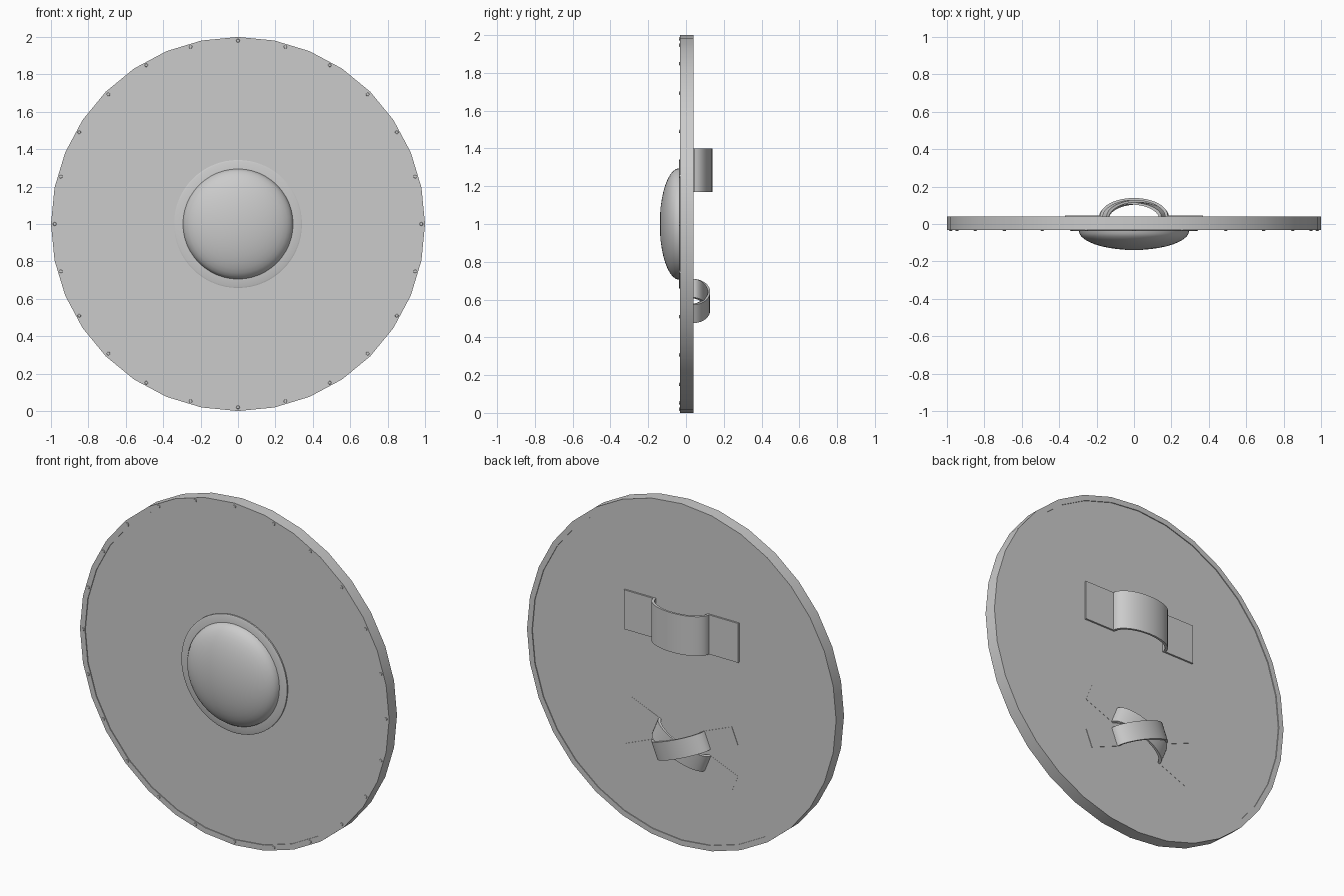
import bpy, bmesh
from math import sin, cos, pi, radians

if "Cube" in bpy.data.objects:
    bpy.data.objects.remove(bpy.data.objects["Cube"])


def finish(name, bm, angle=30):
    bmesh.ops.remove_doubles(bm, verts=bm.verts, dist=1e-5)
    bmesh.ops.recalc_face_normals(bm, faces=bm.faces)
    me = bpy.data.meshes.new(name)
    bm.to_mesh(me)
    bm.free()
    ob = bpy.data.objects.new(name, me)
    bpy.context.collection.objects.link(ob)
    bpy.ops.object.select_all(action='DESELECT')
    ob.select_set(True)
    bpy.context.view_layer.objects.active = ob
    bpy.ops.object.shade_smooth_by_angle(angle=radians(angle))
    return ob


def lathe(name, profile, sides, closed=True, centre=(0, 1)):
    """Spin (radius, y) points around the y axis through centre."""
    bm = bmesh.new()
    rings = []
    for r, y in profile:
        rings.append([bm.verts.new((centre[0] + r * sin(2 * pi * i / sides), y,
                                    centre[1] + r * cos(2 * pi * i / sides)))
                      for i in range(sides)] if r > 0
                     else [bm.verts.new((centre[0], y, centre[1]))] * sides)
    pairs = list(zip(rings, rings[1:]))
    if closed:
        pairs.append((rings[-1], rings[0]))
    for a, b in pairs:
        for i in range(sides):
            j = (i + 1) % sides
            vs = list(dict.fromkeys((a[i], a[j], b[j], b[i])))
            if len(vs) > 2:
                bm.faces.new(vs)
    return finish(name, bm)


def strap(name, z, width, base, rise, angle=0):
    """Flat tabs with an arched middle, lying on the back of the shield."""
    n, t = 20, 0.012
    arc = [pi - pi * i / n for i in range(n + 1)]
    outer = [(-0.37, base)] + [(0.18 * cos(a), base + rise * sin(a)) for a in arc] + [(0.37, base)]
    inner = [(-0.37, base - t)] + [(0.168 * cos(a), base - t + rise * sin(a)) for a in arc] + [(0.37, base - t)]
    c, s = cos(radians(angle)), sin(radians(angle))
    bm = bmesh.new()

    def row(pts, v):
        return [bm.verts.new((u * c - v * s, y, z + u * s + v * c)) for u, y in pts]

    h = width / 2
    rows = [row(outer, -h), row(outer, h), row(inner, h), row(inner, -h)]
    for a, b in zip(rows, rows[1:] + rows[:1]):
        for i in range(len(a) - 1):
            bm.faces.new((a[i], a[i + 1], b[i + 1], b[i]))
    for k in (0, -1):
        bm.faces.new([r[k] for r in rows])
    return finish(name, bm)


# round board and its raised rim
lathe("shield_board", [(0, -0.027), (0.975, -0.027), (0.975, 0.036), (0, 0.036)], 32, closed=False)
lathe("shield_rim", [(0.968, -0.032), (1.0, -0.032), (1.0, 0.041), (0.968, 0.041)], 32)

# tiny studs around the front of the rim
for k in range(24):
    a = 2 * pi * k / 24
    lathe("rim_stud", [(0, -0.037), (0.008, -0.036), (0.011, -0.028)], 8, closed=False,
          centre=(0.98 * sin(a), 1 + 0.98 * cos(a)))

# central dome with flange
lathe("boss_flange", [(0.27, -0.038), (0.335, -0.038), (0.342, -0.035), (0.342, -0.025), (0.27, -0.025)], 64)
dome = [(0.295 * cos(pi / 2 * i / 10), -0.036 - 0.103 * sin(pi / 2 * i / 10)) for i in range(10)]
lathe("boss_dome", dome + [(0, -0.139)], 48, closed=False)

# arm strap and crossed hand grips
strap("arm_strap", 1.285, 0.23, 0.046, 0.093)
strap("hand_grip_upper", 0.592, 0.105, 0.039, 0.089, -22.2)
strap("hand_grip_lower", 0.592, 0.105, 0.037, 0.079, 22.2)
